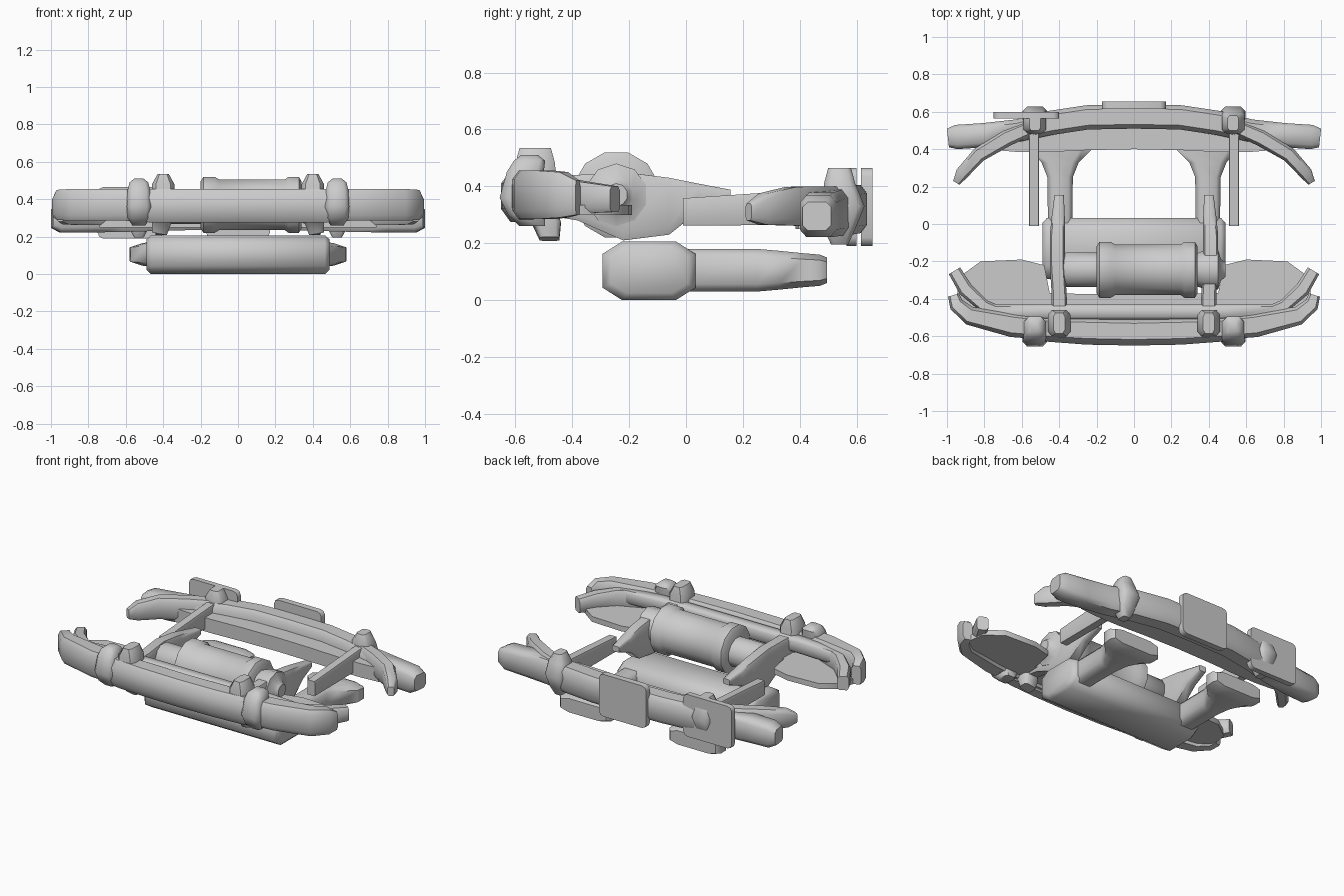
import bpy, bmesh, math
from mathutils import Vector

if "Cube" in bpy.data.objects:
    bpy.data.objects.remove(bpy.data.objects["Cube"])


def finish(name, bm, angle=50):
    bmesh.ops.recalc_face_normals(bm, faces=bm.faces)
    me = bpy.data.meshes.new(name)
    bm.to_mesh(me)
    bm.free()
    ob = bpy.data.objects.new(name, me)
    bpy.context.collection.objects.link(ob)
    bpy.ops.object.select_all(action='DESELECT')
    ob.select_set(True)
    bpy.context.view_layer.objects.active = ob
    bpy.ops.object.shade_smooth_by_angle(angle=math.radians(angle))
    return ob


def loft(name, pts, n=0, cut=0.35):
    """Sweep a chamfered box (or n-gon) through (x, y, z, half width, half height)."""
    bm = bmesh.new()
    if n:
        prof = [(math.cos(2 * math.pi * (i + .5) / n), math.sin(2 * math.pi * (i + .5) / n)) for i in range(n)]
    else:
        k = 1 - cut
        prof = [(1, -k), (1, k), (k, 1), (-k, 1), (-1, k), (-1, -k), (-k, -1), (k, -1)]
    rings = []
    for i, p in enumerate(pts):
        a, b = pts[max(i - 1, 0)], pts[min(i + 1, len(pts) - 1)]
        t = (Vector(b[:3]) - Vector(a[:3])).normalized()
        up = Vector((0, 1, 0)) if abs(t.z) > .8 else Vector((0, 0, 1))
        side = t.cross(up).normalized()
        rings.append([bm.verts.new(Vector(p[:3]) + side * u * p[3] + up * v * p[4]) for u, v in prof])
    for r, s in zip(rings, rings[1:]):
        for i in range(len(r)):
            j = (i + 1) % len(r)
            bm.faces.new((r[i], r[j], s[j], s[i]))
    bm.faces.new(rings[0])
    bm.faces.new(rings[-1])
    return finish(name, bm)


def both(name, pts, **kw):
    for s, label in ((1, "right"), (-1, "left")):
        loft(f"{name}_{label}", [(s * p[0], *p[1:]) for p in pts], **kw)


def across(name, half, **kw):
    """Half a path from centre outward, continued on the other side."""
    loft(name, [(-p[0], *p[1:]) for p in reversed(half[1:])] + half, **kw)


def panel(name, inner, outer, z0, z1):
    """Crescent slab between two half outlines."""
    bm = bmesh.new()
    full = lambda h: [(-x, y) for x, y in reversed(h[1:])] + h
    strip = list(zip(full(inner), full(outer)))
    grid = [[bm.verts.new((x, y, z)) for (x, y), z in ((a, z0), (b, z0), (b, z1), (a, z1))] for a, b in strip]
    for r, s in zip(grid, grid[1:]):
        for i in range(4):
            j = (i + 1) % 4
            bm.faces.new((r[i], r[j], s[j], s[i]))
    bm.faces.new(grid[0])
    bm.faces.new(grid[-1])
    finish(name, bm)


def plate(name, x0, x1, y0, y1, z0, z1, bevel=.03):
    bm = bmesh.new()
    bmesh.ops.create_cube(bm, size=1)
    for v in bm.verts:
        v.co = ((x0 + x1) / 2 + v.co.x * (x1 - x0), (y0 + y1) / 2 + v.co.y * (y1 - y0),
                (z0 + z1) / 2 + v.co.z * (z1 - z0))
    edges = [e for e in bm.edges if abs(e.verts[0].co.y - e.verts[1].co.y) > .01]
    bmesh.ops.bevel(bm, geom=edges, offset=bevel, segments=2, affect='EDGES', profile=.5)
    return finish(name, bm)


# Front bumper: main beam, rounded centre tube, rear strip and wing tray
across("front_bumper_beam", [(0, -.57, .37, .06, .085), (.45, -.56, .37, .06, .085), (.65, -.54, .37, .065, .085),
                             (.88, -.49, .37, .05, .085), (.95, -.43, .37, .04, .08), (.965, -.38, .36, .03, .06)])
across("front_centre_tube", [(0, -.585, .365, .065, .09), (.25, -.58, .365, .065, .09), (.45, -.57, .365, .06, .09),
                             (.6, -.56, .365, .05, .08)], cut=.5)
across("front_upper_strip", [(0, -.47, .40, .04, .045), (.5, -.47, .40, .04, .045), (.8, -.46, .39, .03, .04)])
panel("front_wing_tray", [(0, -.38), (.45, -.37), (.48, -.22), (.6, -.19), (.82, -.2), (.93, -.28)],
      [(0, -.54), (.45, -.54), (.5, -.54), (.62, -.53), (.88, -.47), (.95, -.4)], .30, .335)
both("front_corner_horn", [(.6, -.52, .37, .03, .07), (.80, -.44, .365, .035, .065), (.90, -.35, .36, .04, .055),
                           (.96, -.25, .355, .035, .045)])

# Front overriders and rail caps, with pointed noses
both("front_overrider", [(.53, -.54, .26, .035, .045), (.53, -.56, .30, .06, .065), (.53, -.585, .36, .065, .07),
                         (.53, -.565, .45, .06, .065), (.53, -.55, .49, .05, .055), (.53, -.55, .51, .025, .03)])
both("front_rail_cap", [(.42, -.48, .215, .04, .035), (.41, -.49, .27, .05, .05), (.40, -.53, .32, .055, .075),
                        (.40, -.53, .48, .06, .07), (.40, -.53, .535, .03, .055)])

# Front rails
both("front_rail", [(.40, -.5, .37, .045, .07), (.40, -.38, .36, .04, .08), (.41, -.22, .33, .04, .12),
                    (.41, -.06, .33, .04, .10), (.405, .04, .36, .035, .05), (.40, .155, .37, .025, .018)], cut=.25)

# Winch drum, collars, motor and side gear
cy, cz = -.245, .37
loft("winch_drum", [(x, cy, cz, r, r) for x, r in
                    ((-.2, .13), (-.185, .155), (-.125, .155), (-.10, .14), (.25, .14), (.27, .155), (.325, .155), (.34, .13))], n=12)
loft("winch_motor", [(x, cy, cz - .01, r, r) for x, r in ((-.39, .07), (-.365, .095), (-.19, .095))], n=12)
loft("winch_gear", [(x, cy, cz, r, r) for x, r in ((.33, .09), (.38, .11), (.45, .11), (.465, .06), (.49, .04))], n=10)

# Underbody tank with twin flared exhausts
loft("muffler_tank", [(-.49, -.13, .105, .135, .08), (-.465, -.13, .103, .163, .103), (.465, -.13, .103, .163, .103),
                      (.49, -.13, .105, .135, .08)], cut=.42)
both("exhaust_pipe", [(.395, 0, .105, .065, .075), (.395, .25, .105, .068, .075), (.395, .33, .105, .10, .068),
                      (.395, .41, .105, .18, .06), (.395, .47, .105, .185, .055), (.395, .495, .105, .165, .045)])

# Rear bumper: beam, valance and curved claws
across("rear_bumper_beam", [(0, .575, .32, .065, .085), (.25, .57, .32, .065, .085), (.45, .54, .315, .065, .085),
                            (.62, .50, .305, .06, .08), (.8, .475, .30, .065, .078), (.95, .465, .295, .065, .073),
                            (.995, .46, .295, .05, .05)])
panel("rear_valance", [(0, .40), (.25, .395), (.45, .385), (.62, .385), (.74, .395)],
      [(0, .54), (.25, .54), (.45, .52), (.62, .50), (.74, .48)], .25, .34)
both("rear_claw", [(.52, .53, .33, .04, .07), (.68, .46, .33, .045, .07), (.83, .37, .33, .04, .068),
                   (.92, .27, .32, .035, .055), (.95, .22, .31, .02, .03)])

# Rear overriders (pointed, the left one pokes through the side plate) and rails
both("rear_overrider", [(.53, .54, .195, .025, .03), (.53, .54, .25, .055, .055), (.53, .56, .33, .065, .068),
                        (.53, .54, .41, .06, .055), (.53, .54, .465, .03, .04)])
both("rear_rail", [(.535, -.01, .31, .027, .048), (.535, .54, .33, .027, .065)], cut=.1)

# Rear plates
plate("rear_centre_plate", -.17, .17, .615, .655, .19, .465)
plate("rear_side_plate", -.75, -.40, .565, .60, .19, .465)
